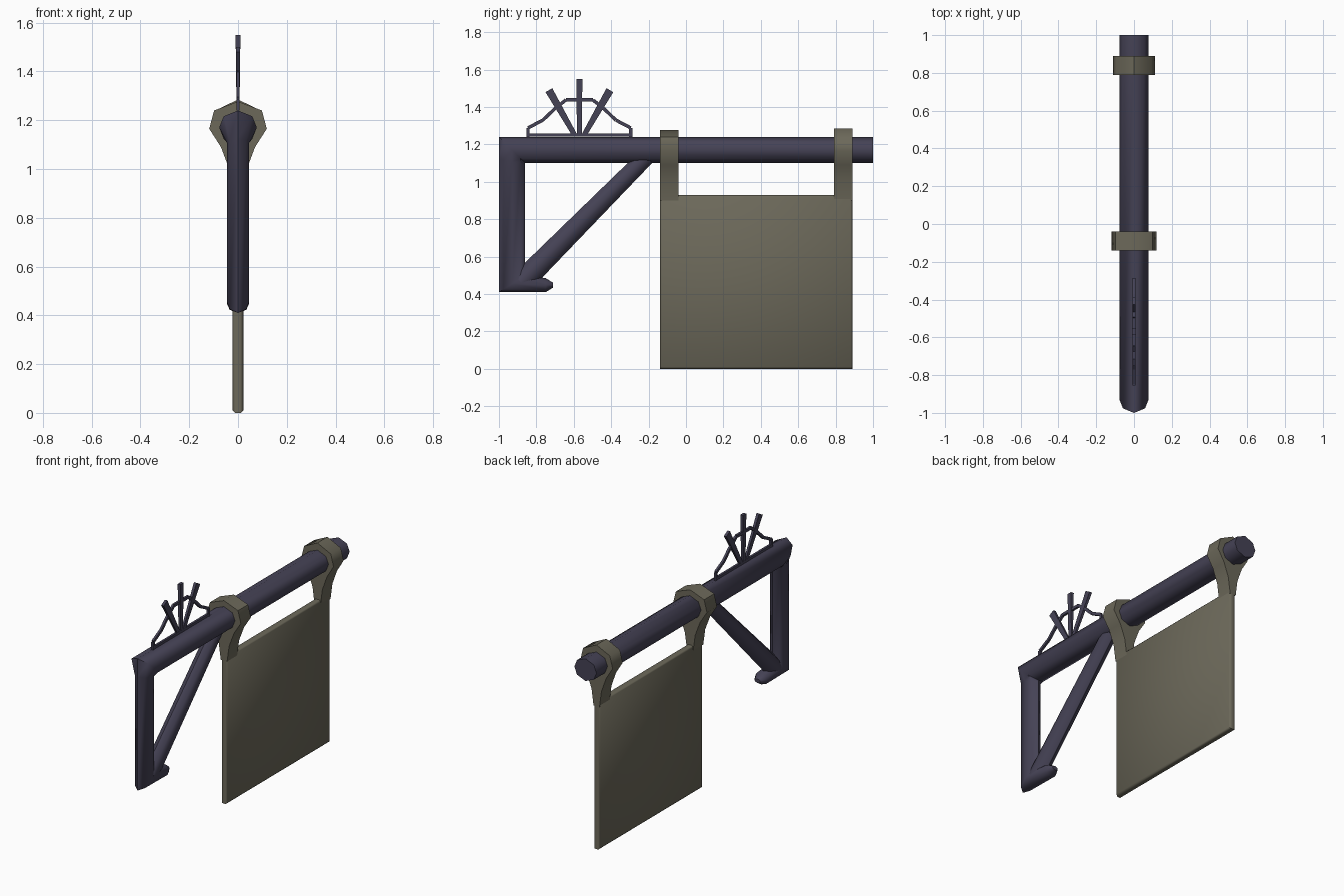
import bpy, bmesh, math
from mathutils import Vector

if "Cube" in bpy.data.objects:
    bpy.data.objects.remove(bpy.data.objects["Cube"])


def material(name, rgb):
    m = bpy.data.materials.new(name)
    m.diffuse_color = (*rgb, 1)
    m.use_nodes = True
    m.node_tree.nodes["Principled BSDF"].inputs["Base Color"].default_value = m.diffuse_color
    return m


IRON = material("dark_blue_iron", (0.060, 0.055, 0.092))
CLOTH = material("olive_cloth", (0.150, 0.140, 0.102))


def finish(bm, name, mat, angle=50):
    bmesh.ops.recalc_face_normals(bm, faces=bm.faces)
    me = bpy.data.meshes.new(name)
    bm.to_mesh(me)
    bm.free()
    ob = bpy.data.objects.new(name, me)
    bpy.context.collection.objects.link(ob)
    me.materials.append(mat)
    if angle:
        bpy.ops.object.select_all(action='DESELECT')
        ob.select_set(True)
        bpy.context.view_layer.objects.active = ob
        bpy.ops.object.shade_smooth_by_angle(angle=math.radians(angle))
    return ob


def skin(bm, rings):
    """Join closed rings of points into a capped tube."""
    vs = [[bm.verts.new(p) for p in r] for r in rings]
    n = len(vs[0])
    for a, b in zip(vs, vs[1:]):
        for i in range(n):
            j = (i + 1) % n
            bm.faces.new((a[i], a[j], b[j], b[i]))
    bm.faces.new(vs[0][::-1])
    bm.faces.new(vs[-1])


# eight-sided timber section: (fraction across depth, fraction of half width)
SECTION = [(0, 0), (.17, .76), (.5, 1), (.83, .76), (1, 0),
           (.83, -.76), (.5, -1), (.17, -.76)]


def ring(y, z, dy, dz, w):
    """Section starting at the outer edge (y, z), spanning (dy, dz)."""
    return [(g * w, y + f * dy, z + f * dz) for f, g in SECTION]


# foot, post and long beam in one mitred run
bm = bmesh.new()
skin(bm, [ring(-.71, .435, 0, .025, .02),
          ring(-.75, .41, 0, .075, .045),
          ring(-1, .41, .14, .09, .045),
          ring(-1, 1.125, .14, -.035, .046),
          ring(-1, 1.24, .14, -.14, .077),
          ring(1, 1.24, 0, -.14, .077)])
finish(bm, "bracket_post_and_beam", IRON)

# diagonal brace
bm = bmesh.new()
skin(bm, [ring(-.925, .505, .088, -.088, .043),
          ring(-.235, 1.175, .064, -.064, .043)])
finish(bm, "diagonal_brace", IRON)


# crest on top of the beam
def bar(bm, p, q, w0, w1, t0=.007, t1=.007):
    p, q = Vector((0, *p)), Vector((0, *q))
    side = Vector((1, 0, 0)).cross(q - p).normalized()
    skin(bm, [[c + side * s * w / 2 + Vector((t * k, 0, 0))
               for s, k in ((1, 1), (-1, 1), (-1, -1), (1, -1))]
              for c, w, t in ((p, w0, t0), (q, w1, t1))])


MID = -.57
bm = bmesh.new()
arch = [(.275, 1.24), (.275, 1.288), (.195, 1.33), (.13, 1.392), (.072, 1.438), (0, 1.438)]
for s in (1, -1):
    for a, b in zip(arch, arch[1:]):
        bar(bm, (MID + s * a[0], a[1]), (MID + s * b[0], b[1]), .018, .018)
bar(bm, (MID - .284, 1.25), (MID + .284, 1.25), .016, .016)
finish(bm, "crest_arch", IRON, 0)

bm = bmesh.new()
for s in (1, -1):
    bar(bm, (MID + s * .025, 1.25), (MID + s * .163, 1.49), .026, .042, .006, .009)
bar(bm, (MID, 1.25), (MID, 1.55), .026, .032, .006, .010)
finish(bm, "crest_spikes", IRON, 0)

# hanging loops, each flowing down into a strap
HALF = [(.098, 1.24), (.118, 1.165), (.07, 1.09), (.036, 1.0), (.022, .90)]
for name, y0, k, top in (("inner_loop", -.14, 1, 1.277), ("outer_loop", .79, .95, 1.285)):
    prof = [(0, top)] + [(x * k, z) for x, z in HALF] + [(-x * k, z) for x, z in HALF[::-1]]
    bm = bmesh.new()
    skin(bm, [[(x, y, z) for x, z in prof] for y in (y0, y0 + .10)])
    finish(bm, name, CLOTH)

# banner panel with softened edges
bm = bmesh.new()
bmesh.ops.create_cube(bm, size=1)
for v in bm.verts:
    v.co = Vector((v.co.x * .044, v.co.y * 1.03 + .375, (v.co.z + .5) * .93))
bmesh.ops.bevel(bm, geom=[e for e in bm.edges if abs(e.verts[0].co.x - e.verts[1].co.x) < .001],
                offset=.010, segments=1, affect='EDGES')
finish(bm, "banner_panel", CLOTH, 50)
